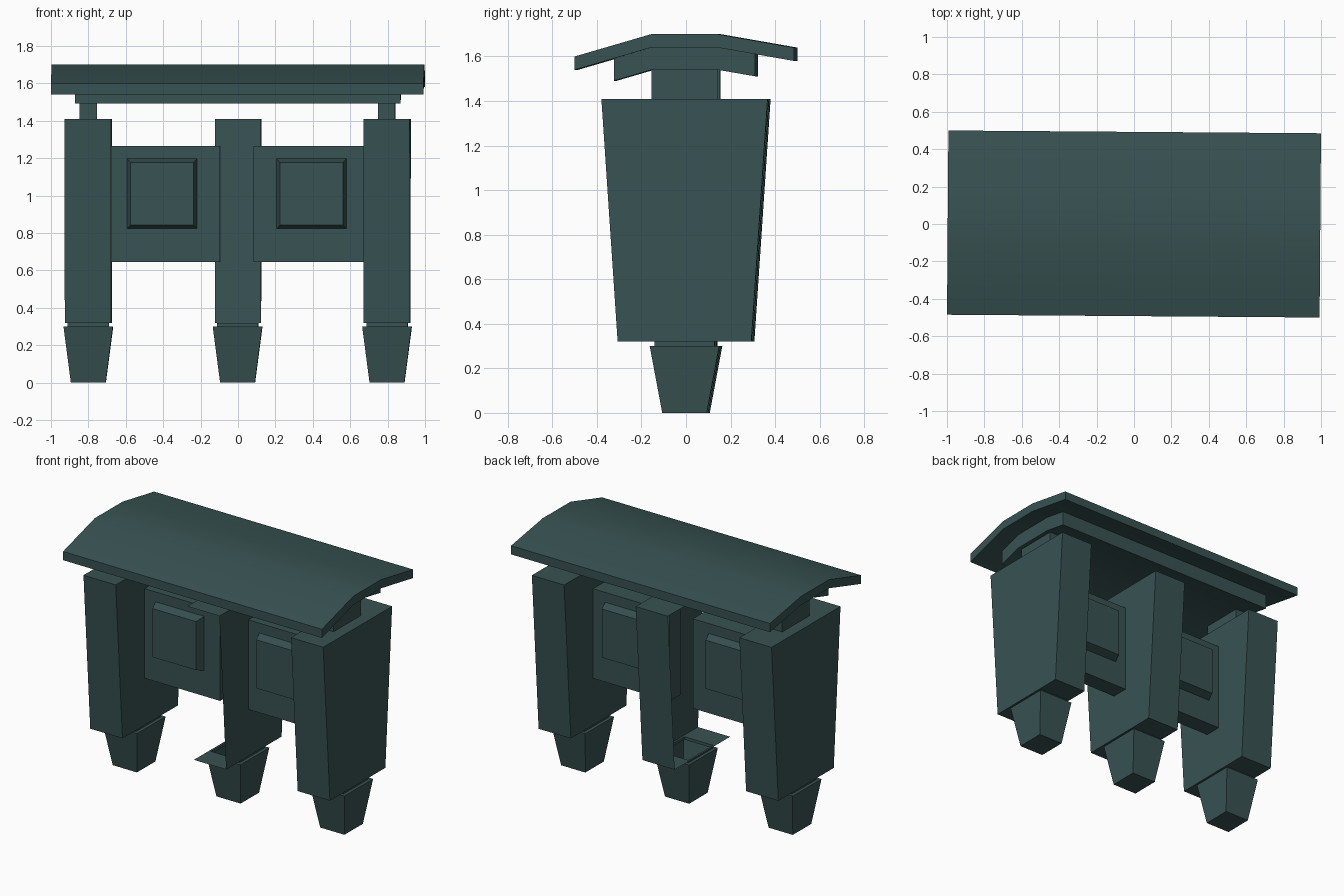
import bpy, bmesh, math
from mathutils import Matrix

if "Cube" in bpy.data.objects:
    bpy.data.objects.remove(bpy.data.objects["Cube"])

mat = bpy.data.materials.new("dark_teal")
mat.diffuse_color = (0.04, 0.085, 0.085, 1)
mat.use_nodes = True
mat.node_tree.nodes["Principled BSDF"].inputs["Base Color"].default_value = mat.diffuse_color
TURN = Matrix.Rotation(math.radians(-0.43), 4, 'Z')  # whole model sits very slightly turned


def finish(name, bm):
    bmesh.ops.recalc_face_normals(bm, faces=bm.faces)
    bm.transform(TURN)
    me = bpy.data.meshes.new(name)
    bm.to_mesh(me)
    bm.free()
    me.materials.append(mat)
    ob = bpy.data.objects.new(name, me)
    bpy.context.collection.objects.link(ob)
    return ob


def loft(bm, loops):
    """Skin a stack of equal-sized vertex loops and cap both ends; returns the side bands."""
    rings = [[bm.verts.new(p) for p in lp] for lp in loops]
    n = len(rings[0])
    bands = [[bm.faces.new((a[i], a[(i + 1) % n], b[(i + 1) % n], b[i])) for i in range(n)]
             for a, b in zip(rings, rings[1:])]
    bm.faces.new(rings[0][::-1])
    bm.faces.new(rings[-1])
    return bands


def rect_z(cx, hx, hy, z):
    return [(cx + sx * hx, sy * hy, z) for sx, sy in ((-1, -1), (1, -1), (1, 1), (-1, 1))]


def rect_y(cx, cz, hx, hz, y):
    return [(cx + sx * hx, y, cz + sz * hz) for sx, sz in ((-1, -1), (1, -1), (1, 1), (-1, 1))]


# legs: tapered foot, short neck, flared body
SECTIONS = [(.093, .10, 0), (.132, .156, .30), (.11, .135, .30),
            (.11, .135, .32), (.124, .30, .32), (.124, .373, 1.41)]
for name, cx in (("left_leg", -.80), ("middle_leg", -.002), ("right_leg", .797)):
    bm = bmesh.new()
    bands = loft(bm, [rect_z(cx, *s) for s in SECTIONS])
    bmesh.ops.recalc_face_normals(bm, faces=bm.faces)
    if name == "middle_leg":  # body is open at the front and left
        bmesh.ops.delete(bm, geom=[bands[-1][0], bands[-1][3]], context='FACES')
    finish(name, bm)

# panels between the legs, with a raised block on each side
for name, cx in (("left_panel", -.405), ("right_panel", .394)):
    bm = bmesh.new()
    loft(bm, [rect_y(cx, .955, .31, .31, y) for y in (-.06, .06)])
    finish(name, bm)
    for side, s in (("front", -1), ("back", 1)):
        bm = bmesh.new()
        loft(bm, [rect_y(cx, 1.01, .187, .187, s * .06),
                  rect_y(cx, 1.01, .168, .168, s * .12)])
        finish(f"{name}_{side}_block", bm)

# roof supports on the outer legs
for name, cx in (("left_support", -.80), ("right_support", .795)):
    bm = bmesh.new()
    loft(bm, [rect_z(cx, .046, .148, z) for z in (1.41, 1.55)])
    finish(name, bm)

# roof and the layer beneath it: arched profiles run along x
ROOF = [(-.4925, 1.60), (-.15, 1.70), (.15, 1.70), (.4925, 1.64)]
UNDER = [(-.317, 1.591), (-.15, 1.64), (.15, 1.64), (.317, 1.611)]
for name, top, drop, half in (("roof", ROOF, .06, .996), ("under_roof", UNDER, .10, .87)):
    prof = top + [(y, z - drop) for y, z in reversed(top)]
    bm = bmesh.new()
    loft(bm, [[(x, y, z) for y, z in prof] for x in (-half, half)])
    ob = finish(name, bm)
    bpy.ops.object.select_all(action='DESELECT')
    ob.select_set(True)
    bpy.context.view_layer.objects.active = ob
    bpy.ops.object.shade_smooth_by_angle(angle=math.radians(30))
